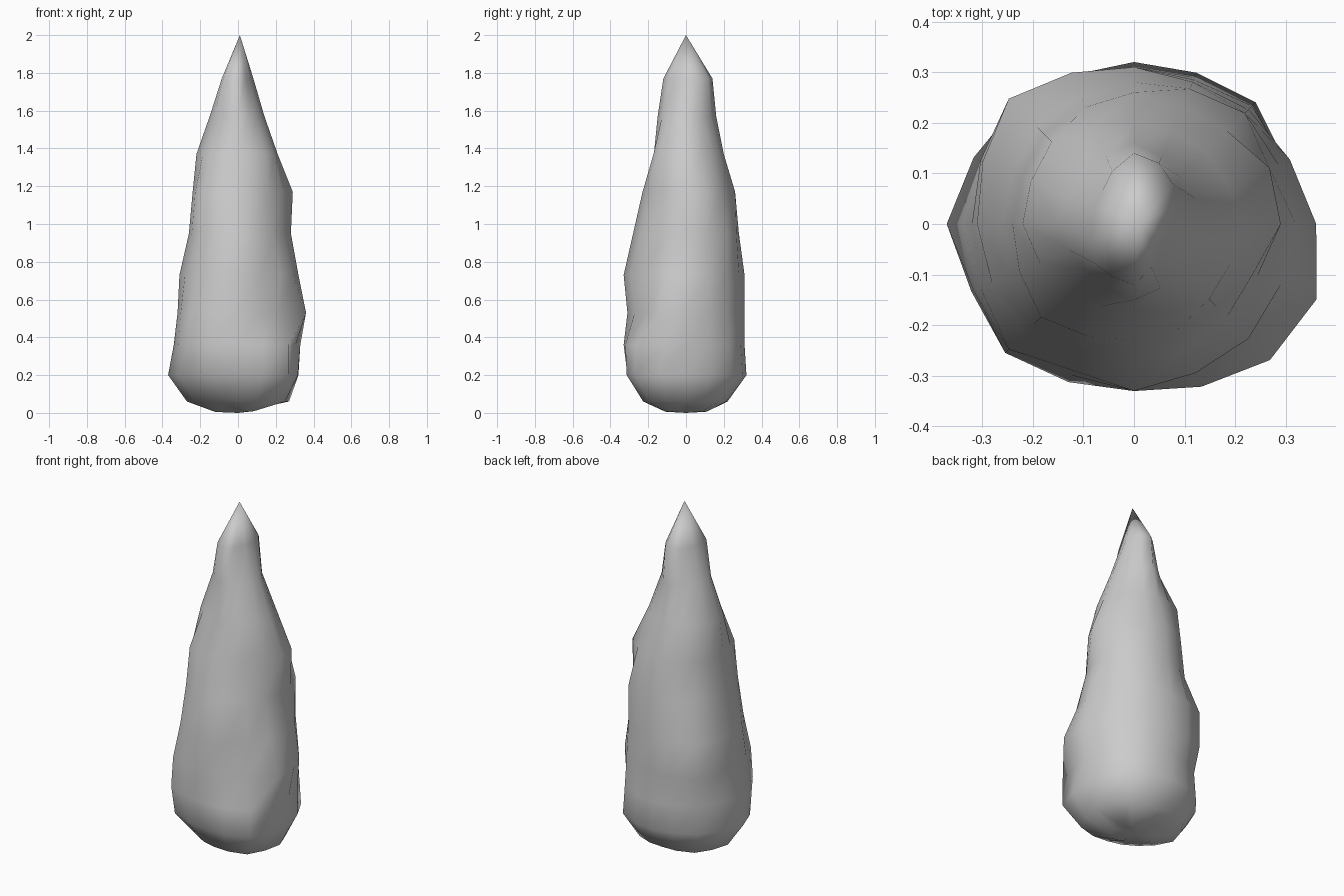
import bpy, bmesh, math

if "Cube" in bpy.data.objects:
    bpy.data.objects.remove(bpy.data.objects["Cube"])

# Rows: height, then radius (in hundredths) every 45 degrees from +x
PROFILE = [
    (0.02, (12, 12, 12, 12, 12, 12, 12, 12)),
    (0.06, (27, 25, 22, 26, 27, 22, 22, 28)),
    (0.20, (32, 34, 32, 33, 37, 34, 31, 38)),
    (0.36, (33, 33, 31, 32, 34, 36, 33, 38)),
    (0.53, (36, 32, 31, 35, 32, 35, 31, 29)),
    (0.73, (32, 31, 31, 35, 31, 31, 33, 32)),
    (0.95, (28, 31, 28, 27, 26, 28, 28, 26)),
    (1.17, (29, 26, 26, 25, 24, 26, 23, 23)),
    (1.37, (21, 20, 20, 23, 22, 19, 17, 21)),
    (1.57, (14, 13, 16, 14, 15, 13, 15, 13)),
    (1.77, (7, 11, 14, 9, 8, 11, 12, 7)),
]
# Single bumps between those directions: (row, side) -> radius
BUMPS = {(4, 15): 0.39, (3, 15): 0.33, (7, 1): 0.29, (10, 3): 0.13,
         (2, 13): 0.34}
SIDES = 16

bm = bmesh.new()
rings = []
for row, (z, radii) in enumerate(PROFILE):
    ring = []
    for i in range(SIDES):
        a = math.tau * i / SIDES
        r0, r1 = radii[i // 2], radii[(i // 2 + 1) % 8]
        r = (r0 if i % 2 == 0 else 0.98 * (r0 + r1) / 2) / 100
        r = BUMPS.get((row, i), r)
        # small uneven lumps on the underside
        h = z + (0.015 * math.cos(3 * a) if row == 0 else 0)
        ring.append(bm.verts.new((r * math.cos(a), r * math.sin(a), h)))
    rings.append(ring)

# Walls, pointed tip and underside
tip = bm.verts.new((0.01, 0, 2))
base = bm.verts.new((0, 0, 0))
for i in range(SIDES):
    j = (i + 1) % SIDES
    for low, high in zip(rings, rings[1:]):
        bm.faces.new((low[i], low[j], high[j], high[i]))
    bm.faces.new((rings[-1][i], rings[-1][j], tip))
    bm.faces.new((rings[0][j], rings[0][i], base))
for f in bm.faces:
    f.smooth = True

mesh = bpy.data.meshes.new("rock_spike")
bm.to_mesh(mesh)
bm.free()
bpy.context.collection.objects.link(bpy.data.objects.new("rock_spike", mesh))
